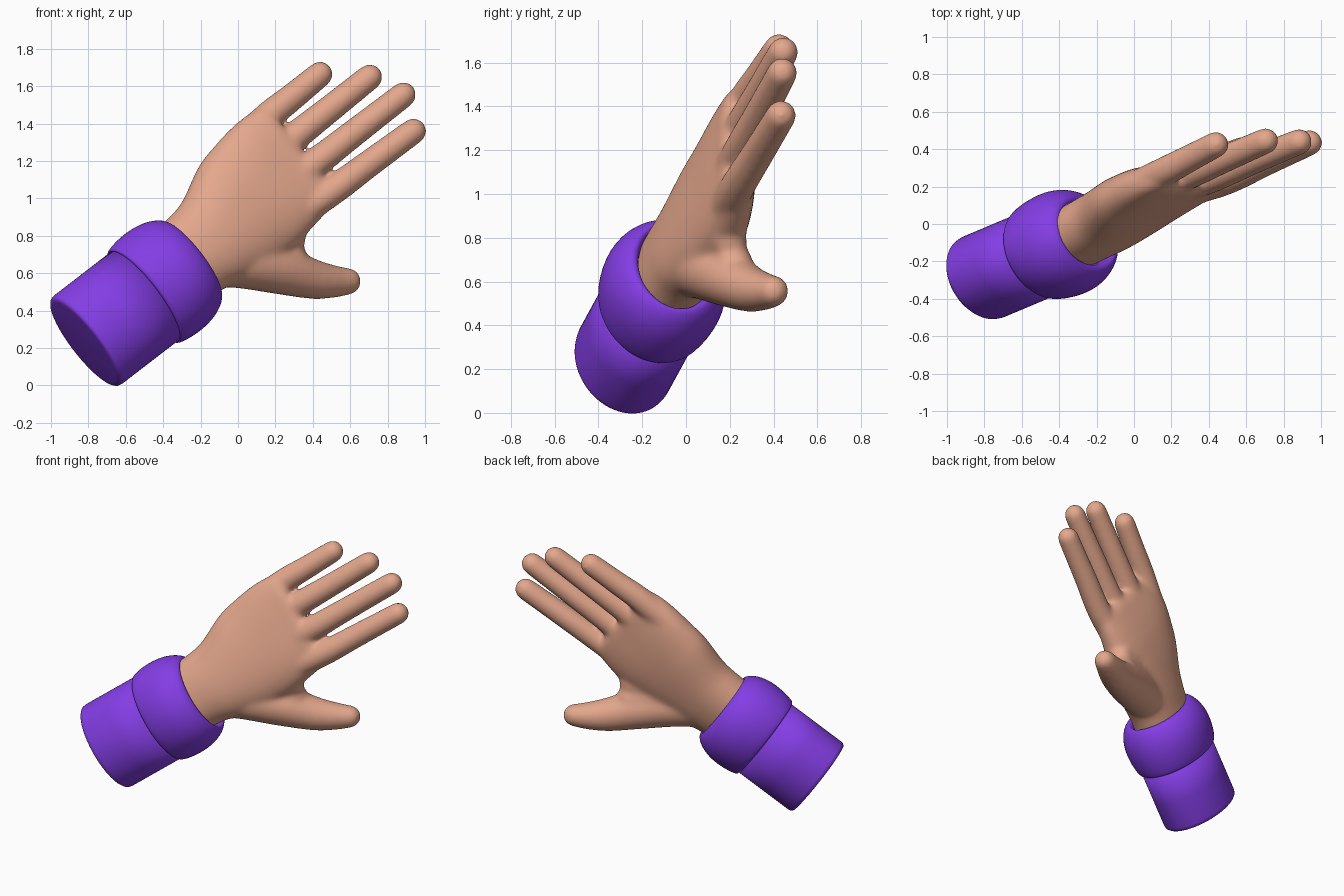
import bpy, bmesh, math
from mathutils import Vector, Matrix

if "Cube" in bpy.data.objects:
    bpy.data.objects.remove(bpy.data.objects["Cube"])

# Arm frame: a along the arm, s across the palm, n out of the back of the hand
P0 = Vector((-0.81, -0.285, 0.238))
a = Vector((0.752, 0.316, 0.579)).normalized()
s = Vector((-0.61, 0.0, 0.79))
s = (s - a * s.dot(a)).normalized()
n = a.cross(s)
FRAME = Matrix.Translation(P0) @ Matrix((a, s, n)).transposed().to_4x4()


def material(name, rgb):
    m = bpy.data.materials.new(name)
    m.diffuse_color = (*rgb, 1)
    m.use_nodes = True
    m.node_tree.nodes["Principled BSDF"].inputs["Base Color"].default_value = m.diffuse_color
    return m


def smoothed(keys, steps):
    """Catmull-Rom interpolation through rows of numbers."""
    out = []
    for i in range(len(keys) - 1):
        k0, k1, k2 = keys[max(i - 1, 0)], keys[i], keys[i + 1]
        k3 = keys[min(i + 2, len(keys) - 1)]
        for j in range(steps):
            f = j / steps
            out.append([0.5 * (2 * q + (r - p) * f + (2 * p - 5 * q + 4 * r - v) * f * f
                               + (3 * q - p - 3 * r + v) * f ** 3)
                        for p, q, r, v in zip(k0, k1, k2, k3)])
    out.append(list(keys[-1]))
    return out


def loft(bm, rings):
    """Skin a closed tube over rings of points, capping both ends."""
    loops = [[bm.verts.new(FRAME @ Vector(p)) for p in ring] for ring in rings]
    for r0, r1 in zip(loops, loops[1:]):
        for i in range(len(r0)):
            k = (i + 1) % len(r0)
            bm.faces.new((r0[i], r0[k], r1[k], r1[i]))
    bm.faces.new(loops[0][::-1])
    bm.faces.new(loops[-1])


def oval(t, uc, hu, wc, hw, power=2.0, count=64):
    pts = []
    for i in range(count):
        c, d = math.cos(math.tau * i / count), math.sin(math.tau * i / count)
        pts.append((t, uc + hu * math.copysign(abs(c) ** (2 / power), c),
                    wc + hw * math.copysign(abs(d) ** (2 / power), d)))
    return pts


def digit(bm, keys):
    """Round tapered tube along (t, u, w, radius) keys with a domed tip."""
    path = smoothed(keys, 8)
    pts = [Vector(p[:3]) for p in path]
    rings, count = [], 32

    def ring(c, d, r):
        x = d.cross(Vector((0, 0, 1))).normalized()
        y = d.cross(x)
        rings.append([c + r * (math.cos(math.tau * i / count) * x
                               + math.sin(math.tau * i / count) * y) for i in range(count)])

    for i, p in enumerate(pts):
        d = (pts[min(i + 1, len(pts) - 1)] - pts[max(i - 1, 0)]).normalized()
        ring(p, d, path[i][3])
    r = path[-1][3]
    for k in range(1, 9):
        ang = math.radians(k * 10.8)
        ring(pts[-1] + d * r * math.sin(ang), d, r * math.cos(ang))
    loft(bm, rings)


def finish(bm, name, mat):
    bmesh.ops.recalc_face_normals(bm, faces=bm.faces)
    for f in bm.faces:
        f.smooth = True
    me = bpy.data.meshes.new(name)
    bm.to_mesh(me)
    bm.free()
    me.materials.append(mat)
    ob = bpy.data.objects.new(name, me)
    bpy.context.collection.objects.link(ob)
    return ob


skin = material("skin", (0.78, 0.39, 0.265))
purple = material("purple cloth", (0.23, 0.047, 0.78))

# Sleeve
bm = bmesh.new()
loft(bm, [oval(t, 0, A, 0, B) for t, A, B in [
    (-0.017, 0.265, 0.208), (-0.015, 0.284, 0.226), (-0.006, 0.294, 0.234), (0.012, 0.298, 0.237),
    (0.2, 0.298, 0.237), (0.46, 0.298, 0.237)]])
finish(bm, "sleeve", purple)

# Rolled cuff, turned inwards at the wrist
bm = bmesh.new()
cuff = smoothed([(0.43, 0.28, 0.22), (0.41, 0.298, 0.24), (0.422, 0.313, 0.262),
                 (0.49, 0.325, 0.28), (0.575, 0.326, 0.287), (0.65, 0.313, 0.276),
                 (0.712, 0.286, 0.247), (0.745, 0.255, 0.21), (0.738, 0.235, 0.178),
                 (0.69, 0.22, 0.16)], 5)
loft(bm, [oval(t, 0, A, 0, B) for t, A, B in cuff])
finish(bm, "cuff", purple)

# Hand: palm, four fingers and thumb, fused into one smooth skin
bm = bmesh.new()
palm = smoothed([(0.64, 0.01, 0.23, 0, 0.165), (0.79, 0.013, 0.24, -0.01, 0.169),
                 (0.92, 0.012, 0.268, -0.02, 0.17), (1.12, 0.045, 0.33, -0.037, 0.16),
                 (1.28, 0.066, 0.346, -0.045, 0.142), (1.40, 0.085, 0.345, -0.043, 0.122),
                 (1.50, 0.095, 0.338, -0.037, 0.1), (1.58, 0.098, 0.32, -0.03, 0.08),
                 (1.615, 0.098, 0.29, -0.028, 0.05)], 6)
loft(bm, [oval(*p, power=2.2 + 0.8 * max(0, p[0] - 1.2) / 0.4) for p in palm])
for base, tip in [((1.58, 0.356, -0.06), (1.988, 0.368, -0.086)),
                  ((1.60, 0.184, -0.037), (2.186, 0.194, -0.041)),
                  ((1.60, 0.008, -0.015), (2.265, 0.009, -0.010)),
                  ((1.58, -0.164, -0.015), (2.191, -0.178, -0.029))]:
    b, e = Vector(base), Vector(tip)
    root = Vector((1.25, b.y * 0.85 + 0.01, -0.05))
    digit(bm, [(*root, 0.085), (*b, 0.081), (*b.lerp(e, 0.5), 0.075), (*e, 0.0705)])
digit(bm, [(0.86, -0.09, -0.03, 0.13), (1.0, -0.19, -0.06, 0.14), (1.14, -0.325, -0.11, 0.132),
           (1.28, -0.475, -0.175, 0.108), (1.38, -0.555, -0.215, 0.088),
           (1.45, -0.60, -0.237, 0.073)])
# Web between thumb and first finger
digit(bm, [(1.0, -0.1, -0.06, 0.11), (1.12, -0.2, -0.085, 0.105), (1.235, -0.31, -0.115, 0.092)])
digit(bm, [(1.05, -0.1, -0.06, 0.1), (1.2, -0.18, -0.07, 0.1), (1.285, -0.225, -0.075, 0.088)])
hand = finish(bm, "hand", skin)
rm = hand.modifiers.new("fuse", 'REMESH')
rm.mode = 'VOXEL'
rm.voxel_size = 0.0105
rm.use_smooth_shade = True
sm = hand.modifiers.new("soften", 'SMOOTH')
sm.factor = 0.5
sm.iterations = 40
